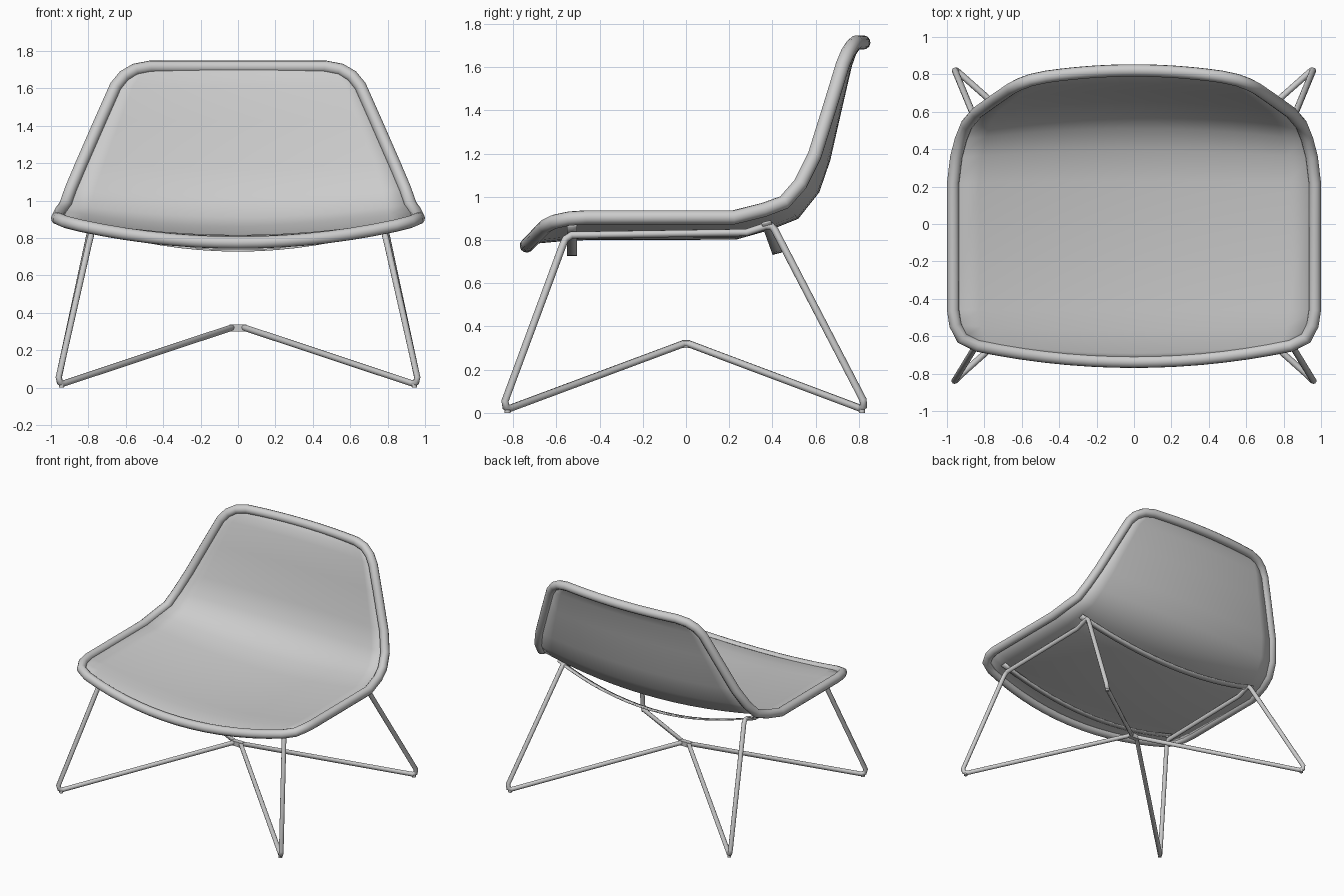
import bpy, bmesh, math
from mathutils import Vector

if "Cube" in bpy.data.objects:
    bpy.data.objects.remove(bpy.data.objects["Cube"])


def make_object(name, bm):
    bmesh.ops.recalc_face_normals(bm, faces=bm.faces)
    me = bpy.data.meshes.new(name)
    bm.to_mesh(me)
    bm.free()
    ob = bpy.data.objects.new(name, me)
    bpy.context.collection.objects.link(ob)
    return ob


def smooth(ob, angle=50):
    bpy.ops.object.select_all(action='DESELECT')
    ob.select_set(True)
    bpy.context.view_layer.objects.active = ob
    bpy.ops.object.shade_smooth_by_angle(angle=math.radians(angle))


def sheet(name, rows, thickness):
    """Grid of points turned into a thin solid sheet."""
    bm = bmesh.new()
    vs = [[bm.verts.new(p) for p in r] for r in rows]
    for a, b in zip(vs, vs[1:]):
        for i in range(len(a) - 1):
            bm.faces.new((a[i], a[i + 1], b[i + 1], b[i]))
    ob = make_object(name, bm)
    mod = ob.modifiers.new("thickness", 'SOLIDIFY')
    mod.thickness = thickness
    mod.offset = 0
    smooth(ob)
    return ob


def tube(name, pts, radius, res):
    """Closed round tube through the points."""
    cu = bpy.data.curves.new(name, 'CURVE')
    cu.dimensions = '3D'
    cu.bevel_depth = radius
    cu.bevel_resolution = res
    sp = cu.splines.new('POLY')
    sp.points.add(len(pts) - 1)
    for p, co in zip(sp.points, pts):
        p.co = (*co, 1)
    sp.use_cyclic_u = True
    ob = bpy.data.objects.new(name, cu)
    bpy.context.collection.objects.link(ob)
    bpy.ops.object.select_all(action='DESELECT')
    ob.select_set(True)
    bpy.context.view_layer.objects.active = ob
    bpy.ops.object.convert(target='MESH')
    ob = bpy.context.view_layer.objects.active
    smooth(ob, 80)
    return ob


# Seat shell rows, front to top: half width, edge y, edge z, centre sag in y, z
ROWS = [
    (.840, -.650, .865, -.087, -.090),
    (.920, -.610, .885, -.080, -.093),
    (.955, -.540, .900, -.030, -.097),
    (.967, -.460, .905, 0, -.097),
    (.967, .220, .905, .010, -.095),
    (.950, .360, .940, .030, -.085),
    (.925, .455, .975, .060, -.070),
    (.895, .530, 1.06, .080, -.035),
    (.840, .595, 1.19, .065, -.020),
    (.735, .670, 1.43, .048, -.005),
    (.655, .725, 1.61, .036, 0),
    (.610, .748, 1.665, .033, 0),
    (.550, .770, 1.700, .035, 0),
    (.470, .787, 1.715, .034, 0),
]
N = 14
grid = []
for w, y, z, dy, dz in ROWS:
    us = [-1 + 2 * i / N for i in range(N + 1)]
    grid.append([Vector((u * w, y + dy * (1 - u * u), z + dz * (1 - u * u))) for u in us])
sheet("seat_shell", grid, .016)

# Padded rim following the shell border
border = grid[0][:] + [r[-1] for r in grid[1:-1]] + grid[-1][::-1] + [r[0] for r in grid[-2:0:-1]]
tube("seat_rim", border, .033, 4)

# Wire side frames, each one closed loop of rod
LOOP = [
    (.035, -.012, .320), (.935, -.815, .021), (.953, -.834, .027), (.959, -.838, .055),
    (.797, -.573, .770), (.788, -.558, .805), (.785, -.530, .823),
    (.785, .280, .835), (.785, .370, .865), (.785, .395, .865), (.788, .412, .845),
    (.957, .820, .060), (.953, .822, .030), (.935, .808, .021), (.035, .012, .320),
]
for side, sx in (("left", -1), ("right", 1)):
    tube(side + "_wire_frame", [(sx * x, y, z) for x, y, z in LOOP], .017, 3)

# Flat cross straps under the seat
for name, y0, y1, z0, z1, tilt in (("front_strap", -.527, -.527, .732, .866, 0),
                                   ("back_strap", .422, .372, .742, .882, math.radians(15))):
    half = Vector((0, math.cos(tilt), math.sin(tilt))) * .023
    mids = []
    for i in range(17):
        u = -1 + i / 8
        mids.append(Vector((.83 * u, y0 + (y1 - y0) * u * u, z0 + (z1 - z0) * u * u)))
    sheet(name, [[m - half for m in mids], [m + half for m in mids]], .01)

# Centre hub joining the two frames
bm = bmesh.new()
bmesh.ops.create_cube(bm, size=1)
for v in bm.verts:
    v.co = Vector((v.co.x * .09, v.co.y * .036, v.co.z * .036 + .319))
make_object("centre_hub", bm)

# Small foot pads
bm = bmesh.new()
for sx in (-1, 1):
    for y in (-.826, .815):
        r = bmesh.ops.create_cone(bm, cap_ends=True, segments=12, radius1=.014, radius2=.014, depth=.022)
        bmesh.ops.translate(bm, verts=r["verts"], vec=(sx * .943, y, .011))
smooth(make_object("foot_pads", bm))
